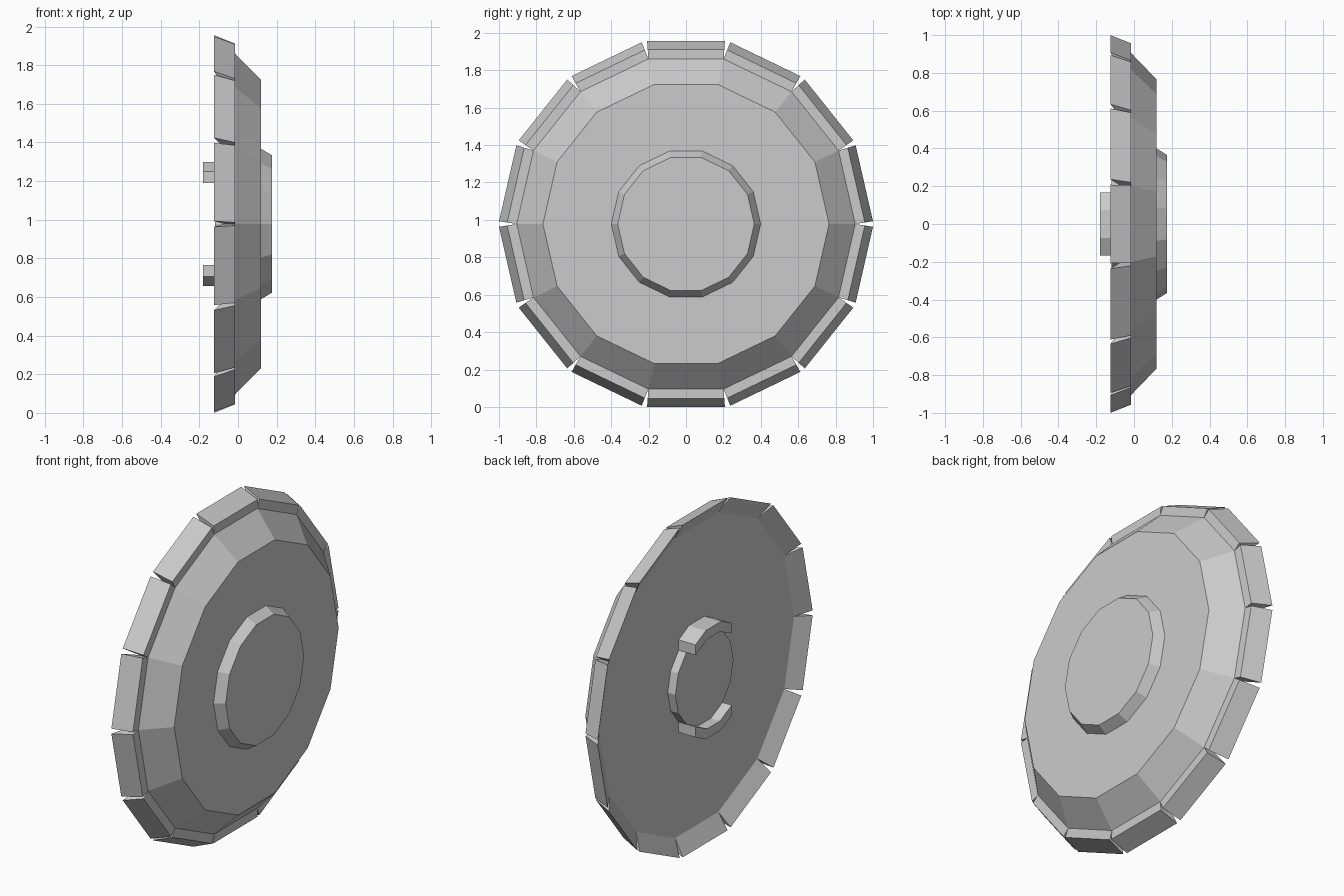
import bpy, bmesh, math
from mathutils import Matrix

if "Cube" in bpy.data.objects:
    bpy.data.objects.remove(bpy.data.objects["Cube"])

SIDES = 14
STEP = 2 * math.pi / SIDES
CZ = 0.978  # height of the shield's centre


def finish(name, bm):
    bmesh.ops.recalc_face_normals(bm, faces=bm.faces)
    mesh = bpy.data.meshes.new(name)
    bm.to_mesh(mesh)
    bm.free()
    ob = bpy.data.objects.new(name, mesh)
    ob.location.z = CZ
    bpy.context.collection.objects.link(ob)
    return ob


def bridge(bm, loops):
    """Closed solid through rings of points, capped at both ends."""
    rings = [[bm.verts.new(p) for p in loop] for loop in loops]
    n = len(rings[0])
    for a, b in zip(rings, rings[1:]):
        for i in range(n):
            j = (i + 1) % n
            bm.faces.new((a[i], a[j], b[j], b[i]))
    bm.faces.new(rings[0])
    bm.faces.new(rings[-1])


def disc(name, profile):
    """Fourteen-sided turned solid about x from (radius, x) pairs."""
    bm = bmesh.new()
    bridge(bm, [[(x, r * math.cos(i * STEP), r * math.sin(i * STEP))
                 for i in range(SIDES)] for r, x in profile])
    return finish(name, bm)


# Domed body, front boss and back pad
disc("shield_body", [(0.905, -0.07), (0.905, -0.015), (0.765, 0.12)])
disc("front_boss", [(0.40, 0.119), (0.365, 0.175)])
disc("back_pad", [(0.27, -0.069), (0.27, -0.12)])

# Rim plates: (x, distance from centre, half width) cross-section, repeated round
section = [(-0.07, 0.882, 0.2014), (-0.015, 0.882, 0.2014),
           (-0.015, 0.934, 0.205), (-0.125, 0.978, 0.208)]
bm = bmesh.new()
for k in range(SIDES):
    rot = Matrix.Rotation(k * STEP, 3, 'X')
    plate = bmesh.new()
    bridge(plate, [[(x, s * w, d) for x, d, w in section] for s in (-1, 1)])
    plate.transform(rot.to_4x4())
    tmp = bpy.data.meshes.new("plate_tmp")
    plate.to_mesh(tmp)
    plate.free()
    bm.from_mesh(tmp)
    bpy.data.meshes.remove(tmp)
finish("rim_plates", bm)

# Grip brackets above and below the back pad
half = [(0.168, 0.211), (0.168, 0.272), (0.073, 0.32)]
arc = half + [(-y, z) for y, z in reversed(half)] + [(-0.06, 0.263), (0.06, 0.263)]
for name, s in (("upper_bracket", 1), ("lower_bracket", -1)):
    bm = bmesh.new()
    bridge(bm, [[(x, y, s * z) for y, z in arc] for x in (-0.18, -0.069)])
    finish(name, bm)
